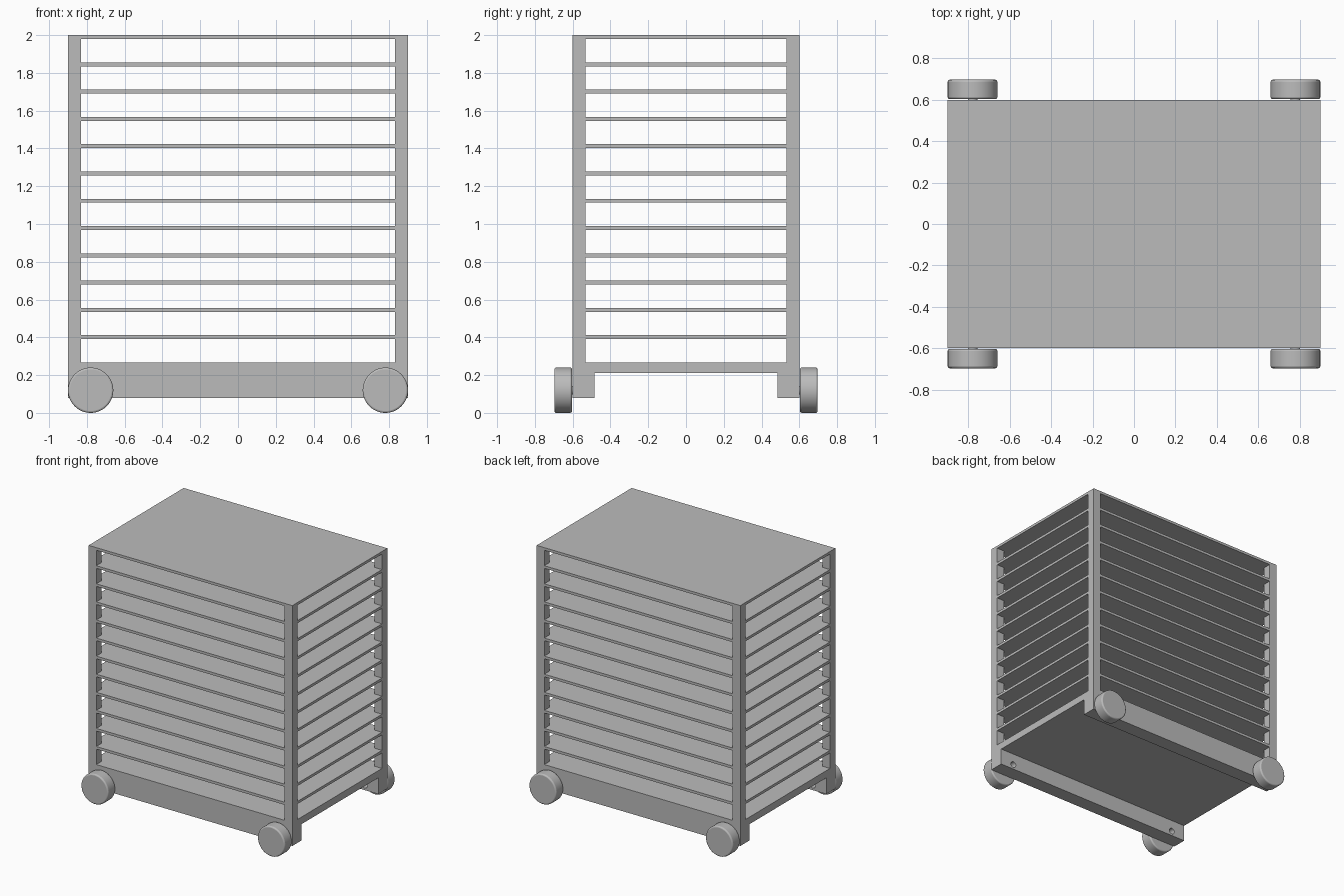
import bpy
import bmesh
import math
from mathutils import Matrix

cube = bpy.data.objects.get("Cube")
if cube:
    bpy.data.objects.remove(cube, do_unlink=True)

# One plain grey for the whole trolley
GREY = (0.5, 0.5, 0.5, 1)
grey = bpy.data.materials.new("plain grey")
grey.use_nodes = True
grey.diffuse_color = GREY
grey.node_tree.nodes["Principled BSDF"].inputs["Base Color"].default_value = GREY

HALF_X, HALF_Y, HEIGHT = 0.9, 0.6, 2.0
POST = 0.068
SHELF, PITCH, SHELVES = 0.021, 0.1444, 12
BASE_TOP = HEIGHT - PITCH * SHELVES
BASE_BOTTOM, BEAM_BOTTOM, BEAM_DEPTH = 0.21, 0.08, 0.115
WHEEL_X, WHEEL_R, WHEEL_IN, WHEEL_OUT = 0.78, 0.12, 0.603, 0.697
HOLE_R = 0.024


def finish(name, bm):
    mesh = bpy.data.meshes.new(name)
    bm.to_mesh(mesh)
    bm.free()
    mesh.materials.append(grey)
    obj = bpy.data.objects.new(name, mesh)
    bpy.context.collection.objects.link(obj)
    return obj


def box(name, low, high):
    bm = bmesh.new()
    size = [b - a for a, b in zip(low, high)]
    mid = [(a + b) / 2 for a, b in zip(low, high)]
    bmesh.ops.create_cube(bm, size=1, matrix=Matrix.Translation(mid) @ Matrix.Diagonal((*size, 1)))
    return finish(name, bm)


def cylinder_y(name, x, z, y0, y1, radius, sides):
    bm = bmesh.new()
    place = Matrix.Translation((x, (y0 + y1) / 2, z)) @ Matrix.Rotation(math.pi / 2, 4, "X")
    bmesh.ops.create_cone(bm, cap_ends=True, segments=sides, radius1=radius,
                          radius2=radius, depth=abs(y1 - y0), matrix=place)
    return finish(name, bm)


def smooth(obj, degrees):
    bpy.ops.object.select_all(action="DESELECT")
    obj.select_set(True)
    bpy.context.view_layer.objects.active = obj
    bpy.ops.object.shade_smooth_by_angle(angle=math.radians(degrees))


# Base plate and evenly spaced shelves
box("base_plate", (-HALF_X, -HALF_Y, BASE_BOTTOM), (HALF_X, HALF_Y, BASE_TOP))
for i in range(SHELVES):
    top = HEIGHT - i * PITCH
    name = "top_panel" if i == 0 else f"shelf_{i}"
    box(name, (-HALF_X, -HALF_Y, top - SHELF), (HALF_X, HALF_Y, top))

for end, sy in (("front", -1), ("back", 1)):
    # Axle beam under the base
    ys = sorted((sy * HALF_Y, sy * (HALF_Y - BEAM_DEPTH)))
    beam = box(f"{end}_axle_beam", (-HALF_X, ys[0], BEAM_BOTTOM), (HALF_X, ys[1], BASE_BOTTOM))

    for side, sx in (("right", -1), ("left", 1)):
        # Corner post between base and top
        xs = sorted((sx * HALF_X, sx * (HALF_X - POST)))
        py = sorted((sy * HALF_Y, sy * (HALF_Y - POST)))
        box(f"{end}_{side}_post", (xs[0], py[0], BASE_TOP), (xs[1], py[1], HEIGHT - SHELF))

        # Axle hole through the beam
        cutter = cylinder_y(f"{end}_{side}_hole_cutter", sx * WHEEL_X, WHEEL_R,
                            sy * (HALF_Y - BEAM_DEPTH - 0.05), sy * (HALF_Y + 0.05), HOLE_R, 24)
        cutter.hide_render = True
        cutter.hide_set(True)
        cut = beam.modifiers.new(f"{side}_hole", "BOOLEAN")
        cut.operation = "DIFFERENCE"
        cut.solver = "EXACT"
        cut.object = cutter

        # Wheel with rounded rims, and its short axle
        wheel = cylinder_y(f"{end}_{side}_wheel", sx * WHEEL_X, WHEEL_R,
                           sy * WHEEL_IN, sy * WHEEL_OUT, WHEEL_R, 48)
        rim = wheel.modifiers.new("rounded_rim", "BEVEL")
        rim.width = 0.01
        rim.segments = 3
        rim.limit_method = "ANGLE"
        smooth(wheel, 40)
        axle = cylinder_y(f"{end}_{side}_axle", sx * WHEEL_X, WHEEL_R,
                          sy * (HALF_Y - BEAM_DEPTH / 2), sy * (WHEEL_IN + 0.01), HOLE_R - 0.001, 24)
        smooth(axle, 40)
